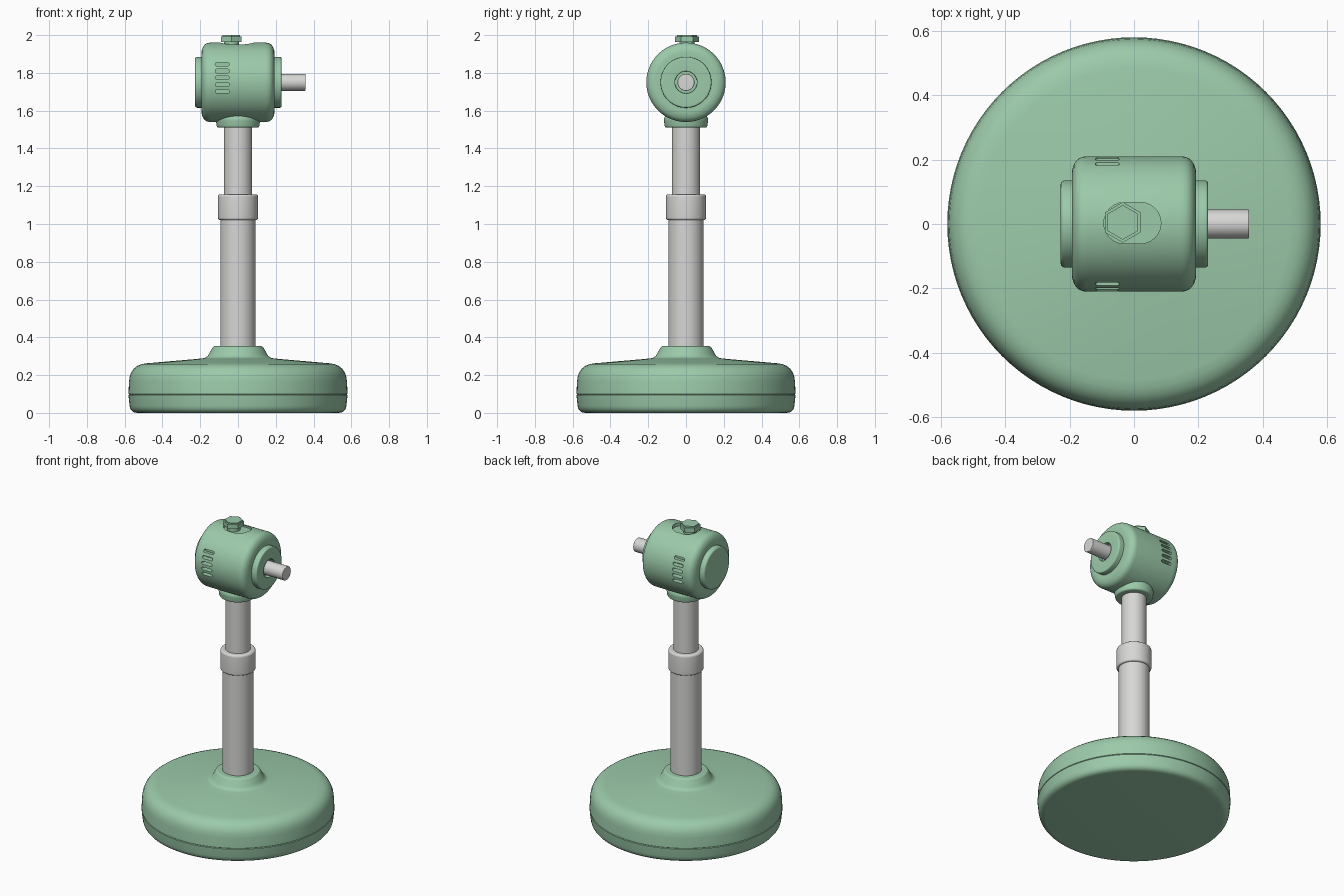
import bpy, bmesh, math
from mathutils import Matrix, Vector

if "Cube" in bpy.data.objects:
    bpy.data.objects.remove(bpy.data.objects["Cube"])


def material(name, colour):
    m = bpy.data.materials.new(name)
    m.use_nodes = True
    m.diffuse_color = (*colour, 1)
    bsdf = next(n for n in m.node_tree.nodes if n.type == 'BSDF_PRINCIPLED')
    bsdf.inputs["Base Color"].default_value = (*colour, 1)
    return m


GREEN = material("sage green", (0.33, 0.59, 0.40))
STEEL = material("light grey metal", (0.68, 0.68, 0.67))
AXIS_Z = 1.75
TO_X = Matrix.Translation((0, 0, AXIS_Z)) @ Matrix.Rotation(math.pi / 2, 4, 'Y')


def finish(name, bm, mat, smooth=True):
    bmesh.ops.recalc_face_normals(bm, faces=bm.faces)
    mesh = bpy.data.meshes.new(name)
    bm.to_mesh(mesh)
    bm.free()
    mesh.materials.append(mat)
    obj = bpy.data.objects.new(name, mesh)
    bpy.context.collection.objects.link(obj)
    if smooth:
        shade(obj)
    return obj


def shade(obj):
    bpy.ops.object.select_all(action='DESELECT')
    obj.select_set(True)
    bpy.context.view_layer.objects.active = obj
    bpy.ops.object.shade_smooth_by_angle(angle=math.radians(35))


def rounded(points):
    """Replace each (r, z, fillet) corner by a short arc."""
    out = []
    for i, (r, z, f) in enumerate(points):
        p = Vector((r, z))
        if not f:
            out.append(p)
            continue
        a = p + (Vector(points[i - 1][:2]) - p).normalized() * f
        b = p + (Vector(points[i + 1][:2]) - p).normalized() * f
        for k in range(7):
            t = k / 6
            out.append(a * (1 - t) ** 2 + p * 2 * t * (1 - t) + b * t * t)
    return out


def lathe(name, points, mat, matrix=Matrix(), steps=64):
    """Turn a profile that starts and ends on the axis."""
    bm = bmesh.new()
    verts = [bm.verts.new((p.x, 0, p.y)) for p in rounded(points)]
    edges = [bm.edges.new(pair) for pair in zip(verts, verts[1:])]
    bmesh.ops.spin(bm, geom=verts + edges, axis=(0, 0, 1), cent=(0, 0, 0),
                   angle=math.tau, steps=steps)
    bmesh.ops.remove_doubles(bm, verts=bm.verts, dist=0.0003)
    bmesh.ops.transform(bm, matrix=matrix, verts=bm.verts)
    return finish(name, bm, mat)


def stadium(name, x0, x1, y, r, depth, matrix):
    """Oval prism centred on the local xy plane."""
    bm = bmesh.new()
    ring = []
    for cx, start in ((x1, -math.pi / 2), (x0, math.pi / 2)):
        for k in range(13):
            a = start + math.pi * k / 12
            ring.append(bm.verts.new((cx + r * math.cos(a), y + r * math.sin(a), -depth / 2)))
    face = bm.faces.new(ring)
    top = bmesh.ops.extrude_face_region(bm, geom=[face])["geom"]
    bmesh.ops.translate(bm, vec=(0, 0, depth),
                        verts=[v for v in top if isinstance(v, bmesh.types.BMVert)])
    bmesh.ops.transform(bm, matrix=matrix, verts=bm.verts)
    return finish(name, bm, GREEN, False)


def carve(obj, cutter):
    cutter.hide_render = True
    mod = obj.modifiers.new("cut", 'BOOLEAN')
    mod.operation, mod.solver, mod.object = 'DIFFERENCE', 'EXACT', cutter
    bpy.context.view_layer.objects.active = obj
    bpy.ops.object.modifier_apply(modifier=mod.name)
    bpy.data.objects.remove(cutter)


# Heavy round foot with a raised socket and a seam groove
lathe("base", [(0, 0, 0), (0.57, 0, 0.04), (0.58, 0.094, 0), (0.576, 0.097, 0),
               (0.58, 0.1, 0), (0.573, 0.255, 0.09), (0.20, 0.287, 0.04),
               (0.165, 0.292, 0.02), (0.13, 0.354, 0.012), (0, 0.354, 0)], GREEN, steps=96)

# Telescopic column
lathe("lower_pole", [(0, 0.3, 0), (0.093, 0.3, 0), (0.093, 1.05, 0), (0, 1.05, 0)], STEEL)
lathe("pole_clamp", [(0, 1.02, 0), (0.106, 1.02, 0.015), (0.106, 1.157, 0.015), (0, 1.157, 0)], STEEL)
lathe("upper_pole", [(0, 1.1, 0), (0.075, 1.1, 0), (0.075, 1.56, 0), (0, 1.56, 0)], STEEL)

# Motor housing, turned about the x axis
body = lathe("motor_housing", [(0, -0.193, 0), (0.165, -0.193, 0.01), (0.21, -0.18, 0.035),
                               (0.21, 0.18, 0.035), (0.165, 0.193, 0.01), (0, 0.193, 0)], GREEN, TO_X, 96)
lathe("housing_neck", [(0, 1.51, 0), (0.112, 1.51, 0.012), (0.118, 1.555, 0.01),
                       (0.105, 1.585, 0), (0.1, 1.62, 0), (0, 1.62, 0)], GREEN)

# Recess on top and ventilation slots on the front and back
carve(body, stadium("top_recess", -0.03, 0.02, 0.003, 0.064, 0.08,
                    Matrix.Translation((0, 0, 1.977))))
for side in (-1, 1):
    for i in range(5):
        place = Matrix.Translation((0, side * 0.2, 1.702 + i * 0.036)) @ Matrix.Rotation(math.pi / 2, 4, 'X')
        carve(body, stadium("vent_slot", -0.111, -0.055, 0, 0.0095, 0.06, place))
shade(body)

# End caps: plain on one end, bored for the shaft on the other
lathe("rear_cap", [(0, -0.228, 0), (0.135, -0.228, 0.015), (0.135, -0.18, 0), (0, -0.18, 0)], GREEN, TO_X)
lathe("shaft_cap", [(0, 0.18, 0), (0.135, 0.18, 0), (0.135, 0.23, 0.01),
                    (0.058, 0.23, 0.004), (0.058, 0.2, 0), (0, 0.2, 0)], GREEN, TO_X)
lathe("drive_shaft", [(0, 0.19, 0), (0.045, 0.19, 0), (0.045, 0.358, 0.005), (0, 0.358, 0)],
      STEEL, TO_X, 48)

# Hexagonal bolt on top
bm = bmesh.new()
bmesh.ops.create_cone(bm, cap_ends=True, segments=6, radius1=0.063, radius2=0.063, depth=0.037,
                      matrix=Matrix.Translation((-0.035, 0.005, 1.9815)))
bmesh.ops.bevel(bm, geom=[e for e in bm.edges if all(v.co.z > 1.99 for v in e.verts)],
                offset=0.008, segments=2, affect='EDGES')
finish("bolt_head", bm, GREEN)
lathe("bolt_shank", [(0, 1.9, 0), (0.04, 1.9, 0), (0.04, 1.975, 0), (0, 1.975, 0)], GREEN,
      Matrix.Translation((-0.035, 0.005, 0)), 32)
